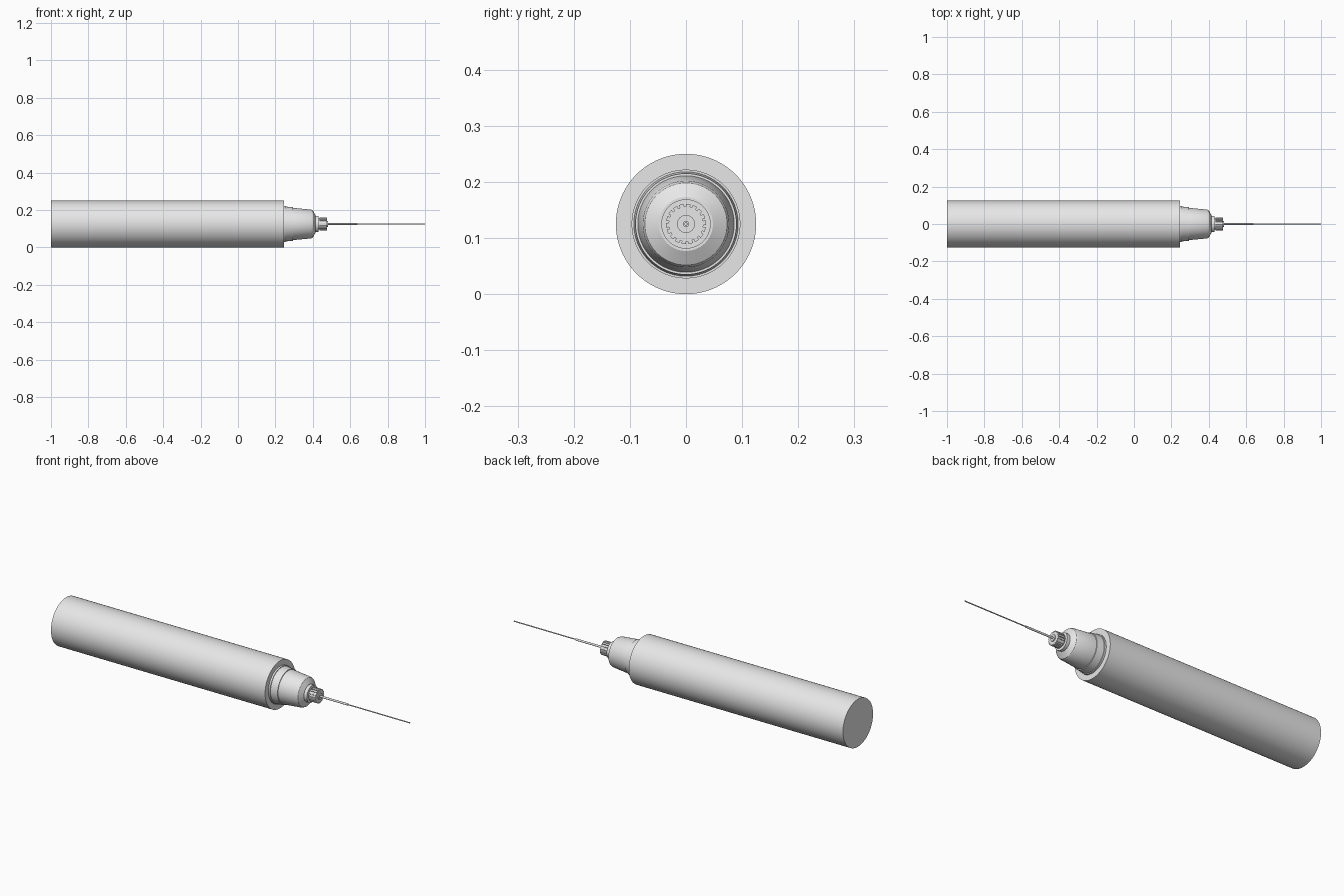
import bpy, bmesh, math

AXIS_Z = 0.125

if "Cube" in bpy.data.objects:
    bpy.data.objects.remove(bpy.data.objects["Cube"], do_unlink=True)

grey = bpy.data.materials.new("light grey")
grey.use_nodes = True
grey.diffuse_color = (0.8, 0.8, 0.8, 1)
grey.node_tree.nodes["Principled BSDF"].inputs["Base Color"].default_value = (0.8, 0.8, 0.8, 1)


def loft(name, rings):
    """Join rings of points, capping both ends, and shade smooth by angle."""
    bm = bmesh.new()
    loops = [[bm.verts.new(p) for p in ring] for ring in rings]
    n = len(loops[0])
    for a, b in zip(loops, loops[1:]):
        for i in range(n):
            j = (i + 1) % n
            bm.faces.new((a[i], a[j], b[j], b[i]))
    bm.faces.new(loops[0])
    bm.faces.new(loops[-1])
    bmesh.ops.recalc_face_normals(bm, faces=bm.faces)
    mesh = bpy.data.meshes.new(name)
    bm.to_mesh(mesh)
    bm.free()
    mesh.materials.append(grey)
    obj = bpy.data.objects.new(name, mesh)
    bpy.context.collection.objects.link(obj)
    bpy.ops.object.select_all(action='DESELECT')
    obj.select_set(True)
    bpy.context.view_layer.objects.active = obj
    bpy.ops.object.shade_smooth_by_angle(angle=math.radians(25))
    return obj


def point(x, r, a):
    return (x, r * math.sin(a), AXIS_Z + r * math.cos(a))


def turned(name, profile, sides=64):
    """Part turned about the long axis from (x, radius) pairs."""
    loft(name, [[point(x, r, math.tau * i / sides) for i in range(sides)]
                for x, r in profile])


# Barrel
turned("barrel", [(-1, 0.125), (0.245, 0.125)], 96)

# Stepped collar and tapered nose
turned("collar", [(0.24, 0.097), (0.254, 0.097), (0.254, 0.093), (0.293, 0.09), (0.293, 0.08)])
turned("nose", [(0.28, 0.086), (0.293, 0.086), (0.392, 0.077), (0.4, 0.073),
                (0.414, 0.048), (0.414, 0.03)])

# Hub neck with its groove and flange
turned("hub_neck", [(0.405, 0.044), (0.431, 0.044), (0.431, 0.03), (0.44, 0.03)])

# Toothed hub: four outline points per tooth
TEETH = 18
outline = []
for t in range(TEETH):
    for step, r in ((0, 0.036), (0.65, 0.036), (0.68, 0.031), (0.97, 0.031)):
        outline.append((r, math.tau * (t + step) / TEETH))
loft("toothed_hub", [[point(x, r, a) for r, a in outline] for x in (0.436, 0.476)])

# Boss, needle sleeve and fine needle
turned("hub_boss", [(0.47, 0.016), (0.481, 0.016)], 32)
turned("needle_sleeve", [(0.475, 0.0052), (0.64, 0.0052)], 24)
turned("needle", [(0.63, 0.0028), (1, 0.0028)], 16)
